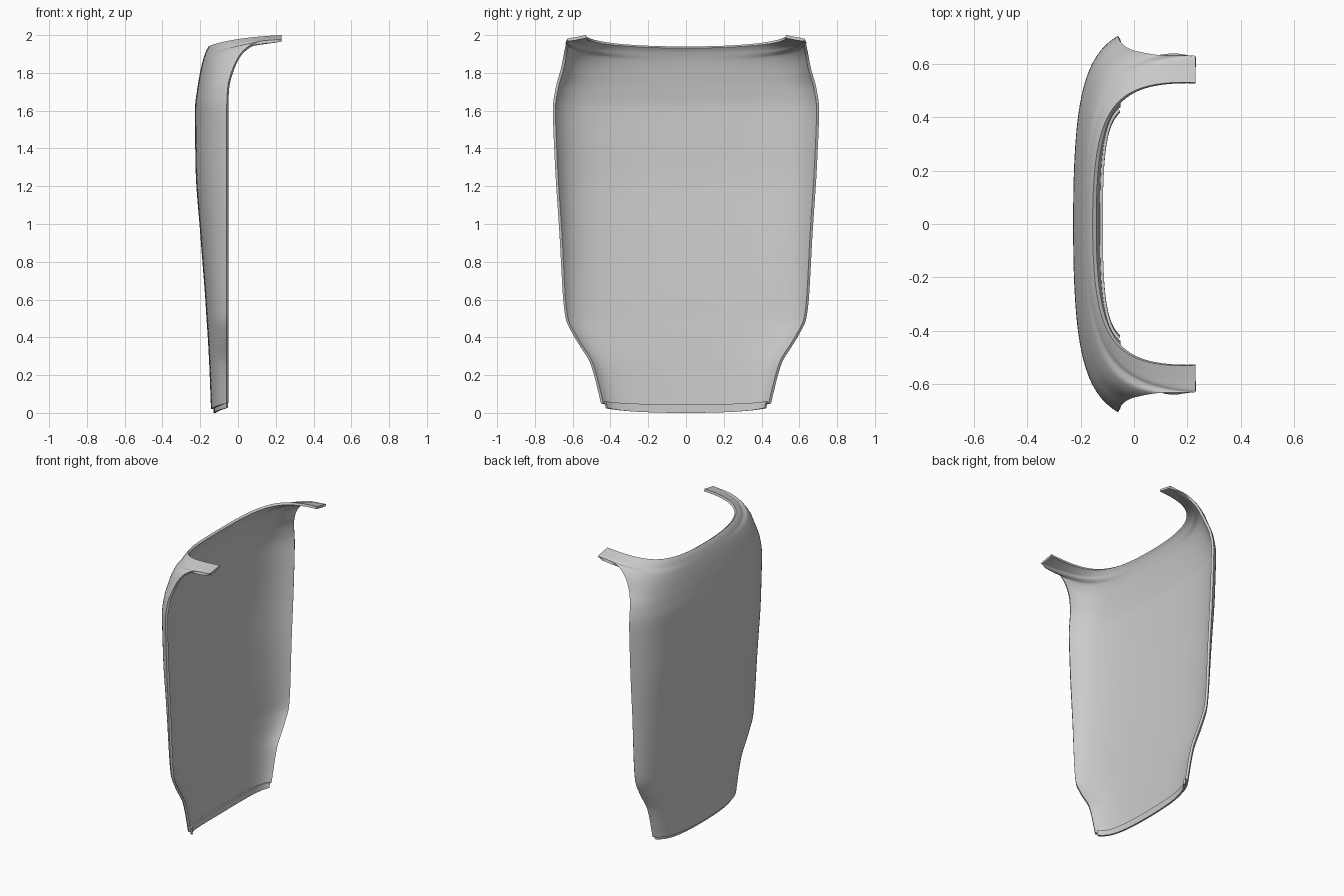
import bpy
import bmesh
from mathutils import Vector

cube = bpy.data.objects.get("Cube")
if cube:
    bpy.data.objects.remove(cube, do_unlink=True)

grey = bpy.data.materials.new("light_grey")
grey.use_nodes = True
colour = (0.6, 0.6, 0.6, 1)
grey.diffuse_color = colour
grey.node_tree.nodes["Principled BSDF"].inputs["Base Color"].default_value = colour

EDGE_X = -0.06


def body_row(back, z, width, rise=0.0):
    """Control values of a horizontal section: flat back, sides curling forward."""
    return (back, z, 0.65 * width,
            EDGE_X + 0.78 * (back - EDGE_X), 0.89 * width, z + 0.6 * rise,
            EDGE_X, width, z + rise)


def blend(values, t):
    """Monotone smooth interpolation through evenly spaced values."""
    n = len(values)
    steps = [b - a for a, b in zip(values, values[1:])]

    def slope(i):
        if i == 0:
            return steps[0]
        if i == n - 1:
            return steps[-1]
        a, b = steps[i - 1], steps[i]
        return 2 * a * b / (a + b) if a * b > 0 else 0.0

    i = min(int(t), n - 2)
    f = t - i
    h = f * f * (3 - 2 * f)
    return (values[i] + h * steps[i] + f * (1 - f) ** 2 * slope(i)
            - f * f * (1 - f) * slope(i + 1))


def section_point(row, t):
    """Cubic curve from the centre line to the outer edge."""
    cx, cz, side, *rest = row
    a, b = Vector((cx, 0, cz)), Vector((cx, side, cz))
    c, d = Vector(rest[:3]), Vector(rest[3:])
    u = 1 - t
    return u**3 * a + 3 * u * u * t * b + 3 * u * t * t * c + t**3 * d


def make_shell(name, rows, per_row, columns, thickness):
    """Loft half a sheet through the rows, mirror it and thicken it inward."""
    bm = bmesh.new()
    count = (len(rows) - 1) * per_row
    tracks = list(zip(*rows))
    grid = []
    for r in range(count + 1):
        row = [blend(track, r / per_row) for track in tracks]
        grid.append([bm.verts.new(section_point(row, c / columns))
                     for c in range(columns + 1)])
    for low, high in zip(grid, grid[1:]):
        for c in range(columns):
            bm.faces.new((low[c], high[c], high[c + 1], low[c + 1]))
    bm.normal_update()
    # normals point outward, to the back and sides
    if sum(f.normal.x for f in bm.faces) > 0:
        bmesh.ops.reverse_faces(bm, faces=bm.faces[:])
    mesh = bpy.data.meshes.new(name)
    bm.to_mesh(mesh)
    bm.free()
    mesh.materials.append(grey)
    obj = bpy.data.objects.new(name, mesh)
    bpy.context.collection.objects.link(obj)
    mirror = obj.modifiers.new("Mirror", 'MIRROR')
    mirror.use_axis = (False, True, False)
    solid = obj.modifiers.new("Thickness", 'SOLIDIFY')
    solid.thickness = thickness
    solid.offset = -1
    bpy.ops.object.select_all(action='DESELECT')
    obj.select_set(True)
    bpy.context.view_layer.objects.active = obj
    for mod in ("Mirror", "Thickness"):
        bpy.ops.object.modifier_apply(modifier=mod)
    bpy.ops.object.shade_smooth_by_angle(angle=0.7)
    return obj


# Back panel: tapered foot, waist, then the broad upper body
panel = [body_row(*r) for r in (
    (-0.143, 0.02, 0.45, 0.03),
    (-0.15, 0.2, 0.487),
    (-0.153, 0.27, 0.51),
    (-0.16, 0.4, 0.59),
    (-0.167, 0.5, 0.637),
    (-0.173, 0.6, 0.65),
    (-0.2, 0.95, 0.67),
    (-0.225, 1.3, 0.693),
    (-0.228, 1.6, 0.705),
)]
# Shoulders sweeping forward into the two straps
panel += [
    (-0.218, 1.70, 0.46, -0.18, 0.62, 1.71, -0.055, 0.69, 1.72),
    (-0.205, 1.78, 0.46, -0.16, 0.61, 1.80, -0.025, 0.66, 1.83),
    (-0.195, 1.83, 0.46, -0.14, 0.61, 1.87, 0.03, 0.643, 1.92),
    (-0.185, 1.87, 0.46, -0.12, 0.61, 1.92, 0.11, 0.632, 1.967),
    (-0.177, 1.895, 0.46, -0.10, 0.60, 1.95, 0.23, 0.63, 1.98),
    (-0.167, 1.92, 0.45, -0.09, 0.57, 1.97, 0.23, 0.58, 1.99),
    (-0.155, 1.94, 0.44, -0.08, 0.54, 1.985, 0.23, 0.53, 2.0),
]
make_shell("back_panel", panel, 5, 28, 0.016)

# Thin locating lip inside the bottom edge
lip = [body_row(-0.129, 0.0, 0.425, 0.025), body_row(-0.129, 0.045, 0.432, 0.015)]
make_shell("bottom_lip", lip, 2, 28, 0.012)
